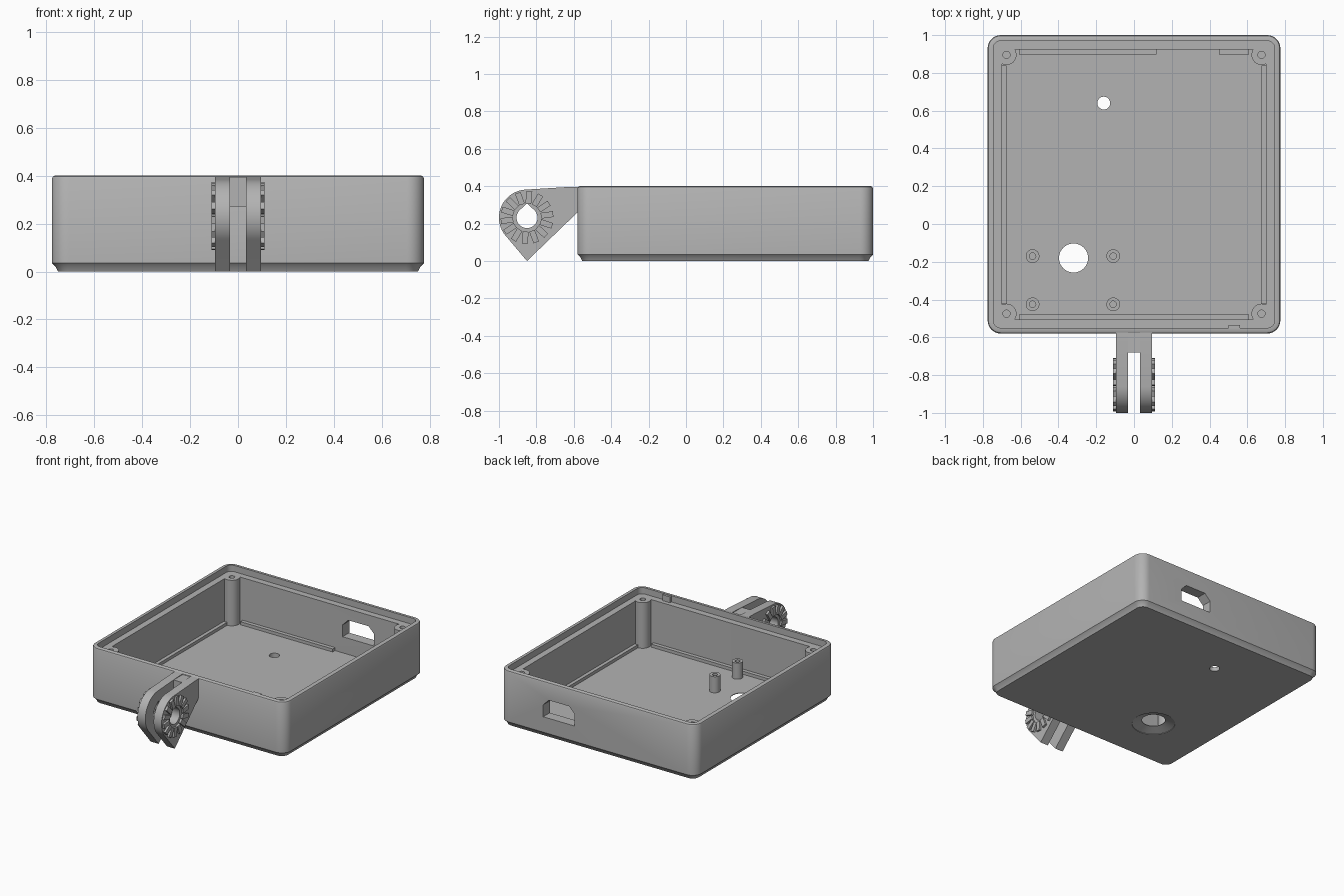
import bpy, bmesh, math
from mathutils import Matrix

cube = bpy.data.objects.get("Cube")
if cube:
    bpy.data.objects.remove(cube, do_unlink=True)

grey = bpy.data.materials.new("plain grey")
grey.use_nodes = True
GREY = (0.45, 0.45, 0.45, 1)
grey.diffuse_color = GREY
grey.node_tree.nodes["Principled BSDF"].inputs["Base Color"].default_value = GREY

CY = 0.21              # centre of the case along y
HX, HY = 0.775, 0.79   # half sizes of the case
RIM, LEDGE, FLOOR, WALL = 0.4, 0.355, 0.03, 0.075


def finish(name, bm):
    bmesh.ops.recalc_face_normals(bm, faces=bm.faces)
    mesh = bpy.data.meshes.new(name)
    bm.to_mesh(mesh)
    bm.free()
    mesh.materials.append(grey)
    obj = bpy.data.objects.new(name, mesh)
    bpy.context.collection.objects.link(obj)
    return obj


def activate(obj):
    bpy.ops.object.select_all(action='DESELECT')
    obj.select_set(True)
    bpy.context.view_layer.objects.active = obj


def smooth(obj):
    activate(obj)
    bpy.ops.object.shade_smooth_by_angle(angle=math.radians(30))


def loft(name, loops, closed=False):
    """Skin a list of equal point loops, capped at the ends or joined into a ring."""
    bm = bmesh.new()
    rings = [[bm.verts.new(p) for p in loop] for loop in loops]
    n = len(rings[0])
    pairs = list(zip(rings, rings[1:]))
    if closed:
        pairs.append((rings[-1], rings[0]))
    else:
        bm.faces.new(rings[0])
        bm.faces.new(rings[-1])
    for a, b in pairs:
        for i in range(n):
            j = (i + 1) % n
            bm.faces.new((a[i], a[j], b[j], b[i]))
    return finish(name, bm)


def circle(x, y, z, r, n=32):
    return [(x + r * math.cos(math.tau * i / n), y + r * math.sin(math.tau * i / n), z)
            for i in range(n)]


def rounded_rect(inset, radius, z, seg=8):
    pts = []
    for k, (sx, sy) in enumerate(((1, 1), (-1, 1), (-1, -1), (1, -1))):
        for i in range(seg + 1):
            a = math.pi / 2 * (k + i / seg)
            pts.append((sx * (HX - inset - radius) + radius * math.cos(a),
                        CY + sy * (HY - inset - radius) + radius * math.sin(a), z))
    return pts


def tube(name, x, y, z0, z1, r, hole):
    smooth(loft(name, [circle(x, y, z0, r), circle(x, y, z1, r),
                       circle(x, y, z1, hole), circle(x, y, z0, hole)], True))


def box(name, x0, x1, y0, y1, z0, z1):
    return loft(name, [[(x0, y0, z), (x1, y0, z), (x1, y1, z), (x0, y1, z)] for z in (z0, z1)])


def cut(target, cutter):
    cutter.hide_render = True
    mod = target.modifiers.new("cut", 'BOOLEAN')
    mod.operation, mod.solver, mod.object = 'DIFFERENCE', 'EXACT', cutter
    activate(target)
    bpy.ops.object.modifier_apply(modifier=mod.name)
    bpy.data.objects.remove(cutter, do_unlink=True)


# Open case: chamfered base, thin rim, ledge, thick wall and floor
case = loft("case", [
    rounded_rect(0.025, 0.05, 0),
    rounded_rect(0.015, 0.06, 0.02),
    rounded_rect(0, 0.07, 0.035),
    rounded_rect(0, 0.07, RIM - 0.012),
    rounded_rect(0.004, 0.066, RIM - 0.004),
    rounded_rect(0.012, 0.058, RIM),
    rounded_rect(0.03, 0.04, RIM),
    rounded_rect(0.03, 0.04, LEDGE),
    rounded_rect(WALL, 0.02, LEDGE),
    rounded_rect(WALL, 0.02, FLOOR)])

# Holes in the floor, the large one countersunk from below
cut(case, loft("small_hole", [circle(-0.16, 0.64, z, 0.034) for z in (-0.1, 0.1)]))
cut(case, loft("large_hole", [circle(-0.32, -0.18, z, r, 48) for z, r in
                              ((-0.01, 0.147), (0.003, 0.142), (0.026, 0.077), (0.1, 0.077))]))

# Port opening in the back wall
port = [(0.18, 0.145), (0.43, 0.145), (0.43, 0.23), (0.385, 0.275), (0.225, 0.275), (0.18, 0.23)]
cut(case, loft("port_opening", [[(x, y, z) for x, z in port] for y in (0.85, 1.1)]))
smooth(case)

# Corner screw posts and board standoffs
for x in (-0.675, 0.675):
    for y in (CY - 0.685, CY + 0.685):
        tube("screw_post", x, y, FLOOR - 0.01, LEDGE + 0.001, 0.053, 0.019)
for x in (-0.537, -0.11):
    for y in (-0.425, -0.17):
        tube("standoff", x, y, FLOOR - 0.01, FLOOR + 0.115, 0.036, 0.017)

# Low strips along the foot of the walls
top = FLOOR + 0.022
for s in (-1, 1):
    x0, x1 = sorted((s * 0.675, s * 0.705))
    box("side_strip", x0, x1, -0.42, 0.84, FLOOR - 0.01, top)
box("front_strip", -0.61, 0.61, -0.51, -0.478, FLOOR - 0.01, top)
box("back_strip_long", -0.61, 0.12, 0.898, 0.93, FLOOR - 0.01, top)
box("back_strip_short", 0.45, 0.61, 0.898, 0.93, FLOOR - 0.01, top)

# Locating tab inside the front rim
box("rim_tab", 0.5, 0.56, -0.56, -0.534, LEDGE - 0.005, RIM - 0.003)

# Hinge prongs: a rounded eye with a pointed foot, and a teardrop bore
EY, EZ, ER = -0.85, 0.232, 0.15
eye = [(EY + ER * math.cos(a), EZ + ER * math.sin(a))
       for a in (math.radians(94 + 130 * i / 24) for i in range(25))]
profile = [(-0.57, 0.27), (-0.57, 0.397), (-0.61, 0.397)] + eye + [(EY, 0)]
BORE = 0.056
bore = [(EY + BORE * math.cos(a), EZ + BORE * math.sin(a))
        for a in (math.radians(135 + 270 * i / 30) for i in range(31))]
bore.append((EY, EZ + BORE * 1.35))

for s, side in ((1, "left"), (-1, "right")):
    prong = loft(side + "_prong", [[(s * x, y, z) for y, z in profile] for x in (0.033, 0.095)])
    cut(prong, loft("bore", [[(x, y, z) for y, z in bore] for x in (-0.2, 0.2)]))
    smooth(prong)

    # Ring of radial locking teeth on the outer face
    bm = bmesh.new()
    TEETH = 14
    for i in range(TEETH):
        place = (Matrix.Translation((s * 0.099, EY, EZ))
                 @ Matrix.Rotation(math.tau * (i + 0.3) / TEETH, 4, 'X')
                 @ Matrix.Translation((0, 0.108, 0))
                 @ Matrix.Diagonal((0.022, 0.066, 0.031, 1)))
        bmesh.ops.create_cube(bm, size=1, matrix=place)
    finish(side + "_teeth", bm)

# Bridge joining the prongs at the case
box("prong_bridge", -0.034, 0.034, -0.68, -0.57, 0.27, 0.392)
